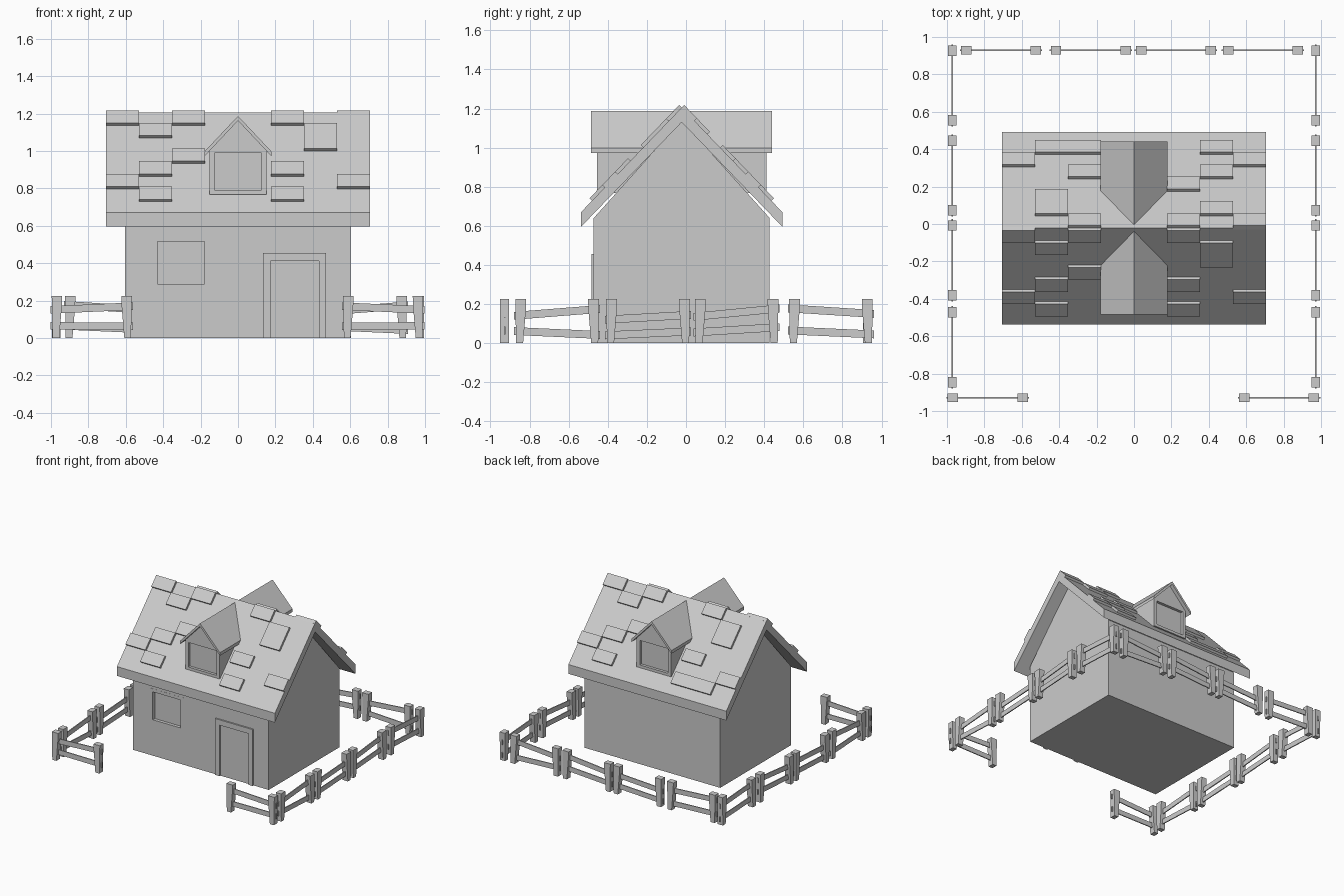
import bpy, bmesh, math
from mathutils import Vector

if "Cube" in bpy.data.objects:
    bpy.data.objects.remove(bpy.data.objects["Cube"])

YC = -0.022                      # ridge line position in y
RIDGE, EAVE, HALF = 1.205, 0.67, 0.515
SLOPE = (RIDGE - EAVE) / HALF


def finish(name, bm):
    bmesh.ops.recalc_face_normals(bm, faces=bm.faces)
    me = bpy.data.meshes.new(name)
    bm.to_mesh(me)
    bm.free()
    ob = bpy.data.objects.new(name, me)
    bpy.context.collection.objects.link(ob)
    return ob


def prism(name, pts, place, a, b):
    """Extrude a closed 2D profile between a and b; place maps (u, v, w) to xyz."""
    bm = bmesh.new()
    face = bm.faces.new([bm.verts.new(place(u, v, a)) for u, v in pts])
    ext = bmesh.ops.extrude_face_region(bm, geom=[face])
    move = Vector(place(0, 0, b)) - Vector(place(0, 0, a))
    verts = [g for g in ext["geom"] if isinstance(g, bmesh.types.BMVert)]
    bmesh.ops.translate(bm, verts=verts, vec=move)
    return finish(name, bm)


def along_x(u, v, w):
    return (w, u, v)


def along_y(u, v, w):
    return (u, w, v)


def rect(x0, x1, z0, z1):
    return [(x0, z0), (x1, z0), (x1, z1), (x0, z1)]


def recess(ob, x0, x1, z0, z1, y, depth):
    cut = prism(ob.name + "_cutter", rect(x0, x1, z0, z1), along_y, y - depth, y + depth)
    cut.hide_render = True
    cut.hide_viewport = True
    cut.display_type = 'WIRE'
    mod = ob.modifiers.new("recess", 'BOOLEAN')
    mod.operation = 'DIFFERENCE'
    mod.solver = 'EXACT'
    mod.object = cut


def frame(name, outer, inner, y0, y1, open_bottom=False):
    """Four (or three) bars around an opening."""
    X0, X1, Z0, Z1 = outer
    x0, x1, z0, z1 = inner
    if open_bottom:
        pts = [(X0, Z0), (X0, Z1), (X1, Z1), (X1, Z0), (x1, Z0), (x1, z1), (x0, z1), (x0, Z0)]
        prism(name, pts, along_y, y0, y1)
        return
    for i, r in enumerate([(X0, x0, Z0, Z1), (x1, X1, Z0, Z1), (x0, x1, Z0, z0), (x0, x1, z1, Z1)]):
        prism(f"{name}_bar_{i}", rect(*r), along_y, y0, y1)


# House walls with gable ends
FRONT, BACK = -0.472, 0.428
wall_z = 0.64
walls = prism("walls", [(FRONT, 0), (BACK, 0), (BACK, wall_z), (YC, 1.14), (FRONT, wall_z)],
              along_x, -0.605, 0.605)

# Ground floor window and door
recess(walls, -0.455, -0.15, 0.265, 0.54, FRONT, 0.025)
frame("window_frame", (-0.455, -0.15, 0.265, 0.54), (-0.43, -0.18, 0.29, 0.515), FRONT - 0.001, FRONT + 0.026)
frame("door_frame", (0.135, 0.47, 0, 0.455), (0.175, 0.432, 0, 0.412), FRONT - 0.012, FRONT + 0.01, True)

# Main roof
T = 0.075
prism("roof", [(YC - HALF, EAVE), (YC, RIDGE), (YC + HALF, EAVE),
               (YC + HALF, EAVE - T), (YC, RIDGE - T), (YC - HALF, EAVE - T)],
      along_x, -0.705, 0.705)

# Raised shingles: (column, row, rows long)
COL, ROW, THICK = 1.41 / 8, 0.0655, 0.018
front_tiles = [(0, 0, 1), (0, 5, 1), (1, 1, 1), (1, 4, 1), (1, 6, 1), (2, 0, 1), (2, 3, 1),
               (5, 0, 1), (5, 4, 1), (5, 6, 1), (6, 1, 2), (7, 5, 1)]
back_tiles = [(0, 5, 1), (1, 6, 1), (1, 1, 2), (2, 6, 1), (2, 4, 1), (2, 0, 1),
              (5, 3, 1), (5, 0, 1), (6, 6, 1), (6, 4, 1), (6, 1, 1), (7, 5, 1), (7, 0, 1)]
ang = math.atan(SLOPE)
ny, nz = THICK * math.sin(ang), THICK * math.cos(ang)
for label, side, tiles in (("front", -1, front_tiles), ("back", 1, back_tiles)):
    for i, (c, r, n) in enumerate(tiles):
        d0, d1 = r * ROW, (r + n) * ROW
        pts = []
        for d, k in ((d0, -0.5), (d0, 1), (d1, 1), (d1, -0.5)):
            pts.append((YC + side * (d + k * ny), RIDGE - d * SLOPE + k * nz))
        x = -0.705 + c * COL
        prism(f"{label}_shingle_{i}", pts, along_x, x, x + COL)

# Dormers, front and back
for label, s in (("front", -1), ("back", 1)):
    face_y = YC + s * 0.433
    body = prism(f"{label}_dormer_walls",
                 [(-0.152, 0.768), (0.152, 0.768), (0.152, 1.005), (0, 1.165), (-0.152, 1.005)],
                 along_y, face_y, YC + s * 0.08)
    recess(body, -0.125, 0.125, 0.79, 0.988, face_y, 0.022)
    prism(f"{label}_dormer_roof",
          [(-0.178, 0.998), (0, 1.187), (0.178, 0.998), (0.178, 0.973), (0, 1.162), (-0.178, 0.973)],
          along_y, YC + s * 0.463, YC)

# Fence panels: two tapered posts and two tilted rails
LEN = 0.372


def panel(name, start, axis, upper, lower):
    def place(u, v, w):
        return (start[0] + u, start[1] + w, v) if axis == 'x' else (start[0] + w, start[1] + u, v)
    for i, u in enumerate((0, LEN)):
        s = -1 if i == 0 else 1
        pts = [(u + s * 0.024, 0), (u + s * 0.028, 0.225), (u - s * 0.028, 0.225),
               (u - s * 0.026, 0.17), (u - s * 0.012, 0.0)]
        prism(f"{name}_post_{i}", pts, place, -0.023, 0.023)
    for part, (za, zb) in (("upper", upper), ("lower", lower)):
        h = 0.02
        pts = [(-0.034, za - h), (LEN + 0.034, zb - h), (LEN + 0.034, zb + h), (-0.034, za + h)]
        prism(f"{name}_{part}_rail", pts, place, -0.004, 0.004)


A = ((0.14, 0.175), (0.062, 0.042))
B = ((0.12, 0.145), (0.04, 0.06))
C = ((0.135, 0.178), (0.055, 0.082))
D = ((0.178, 0.15), (0.065, 0.045))
for label, x in (("left", -0.972), ("right", 0.972)):
    for i, (y, tilt) in enumerate(((-0.845, A), (-0.38, B), (0.073, C), (0.555, D))):
        panel(f"{label}_fence_{i}", (x, y), 'y', *tilt)
for i, (x, tilt) in enumerate(((-0.897, D), (-0.417, B), (0.038, C), (0.503, A))):
    panel(f"back_fence_{i}", (x, 0.928), 'x', *tilt)
panel("front_left_fence", (-0.968, -0.928), 'x', (0.15, 0.17), (0.065, 0.062))
panel("front_right_fence", (0.59, -0.928), 'x', (0.17, 0.15), (0.062, 0.065))
